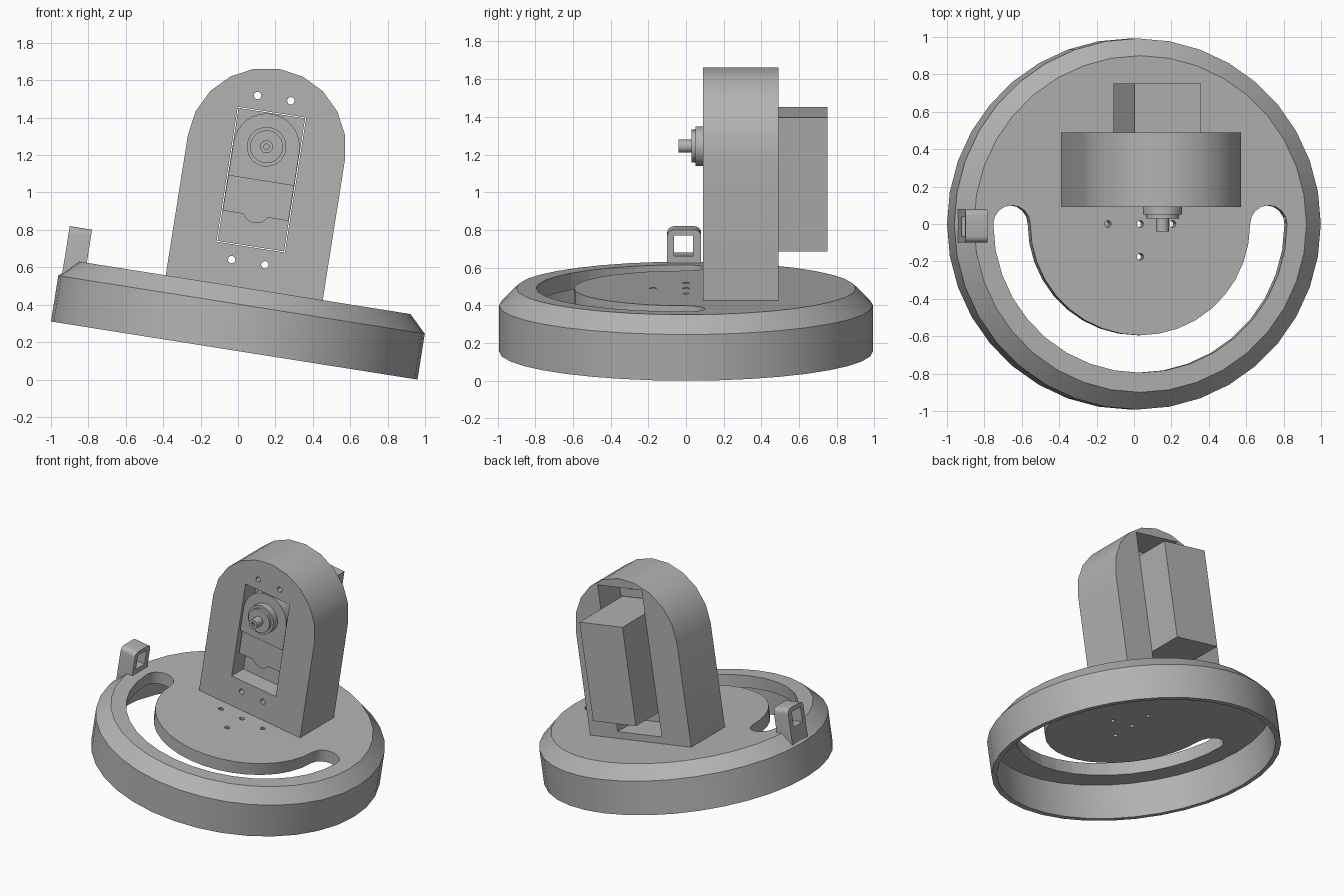
import bpy
import bmesh
from math import pi, cos, sin, radians
from mathutils import Matrix, Vector

old = bpy.data.objects.get("Cube")
if old:
    bpy.data.objects.remove(old, do_unlink=True)

grey = bpy.data.materials.new("plain grey")
grey.use_nodes = True
grey.diffuse_color = (0.45, 0.45, 0.45, 1)
grey.node_tree.nodes["Principled BSDF"].inputs["Base Color"].default_value = (0.45, 0.45, 0.45, 1)

# The whole assembly leans sideways on its round base
LEAN = Matrix.Translation((-0.02, 0, 0.155)) @ Matrix.Rotation(radians(9), 4, 'Y')


def finish(name, bm):
    bmesh.ops.recalc_face_normals(bm, faces=bm.faces)
    me = bpy.data.meshes.new(name)
    bm.to_mesh(me)
    bm.free()
    me.materials.append(grey)
    ob = bpy.data.objects.new(name, me)
    bpy.context.collection.objects.link(ob)
    return ob


def extrude(name, points, vec):
    """Solid made by sweeping a closed outline along vec."""
    bm = bmesh.new()
    face = bm.faces.new([bm.verts.new(p) for p in points])
    res = bmesh.ops.extrude_face_region(bm, geom=[face], use_keep_orig=True)
    verts = [v for v in res["geom"] if isinstance(v, bmesh.types.BMVert)]
    bmesh.ops.translate(bm, vec=vec, verts=verts)
    return finish(name, bm)


def box(name, x0, x1, y0, y1, z0, z1):
    pts = [(x0, y0, z0), (x1, y0, z0), (x1, y1, z0), (x0, y1, z0)]
    return extrude(name, pts, (0, 0, z1 - z0))


def arc(cx, cy, r, a0, a1, n):
    steps = [radians(a0 + (a1 - a0) * i / n) for i in range(n + 1)]
    return [(cx + r * cos(a), cy + r * sin(a)) for a in steps]


def rod(name, x, z, r, y0, y1, n=24):
    pts = [(px, y0, pz) for px, pz in arc(x, z, r, 0, 360, n)[:-1]]
    return extrude(name, pts, (0, y1 - y0, 0))


def lathe(name, profile, n):
    bm = bmesh.new()
    vs = [bm.verts.new((r, 0, z)) for r, z in profile]
    edges = [bm.edges.new(pair) for pair in zip(vs, vs[1:])]
    bmesh.ops.spin(bm, geom=vs + edges, cent=(0, 0, 0), axis=(0, 0, 1),
                   angle=2 * pi, steps=n, use_duplicate=False)
    bmesh.ops.remove_doubles(bm, verts=bm.verts, dist=0.0005)
    return finish(name, bm)


def cut(ob, cutters):
    for c in cutters:
        mod = ob.modifiers.new("cut", 'BOOLEAN')
        mod.operation = 'DIFFERENCE'
        mod.solver = 'EXACT'
        mod.object = c
    dg = bpy.context.evaluated_depsgraph_get()
    dg.update()
    ob_mesh = bpy.data.meshes.new_from_object(ob.evaluated_get(dg))
    ob.modifiers.clear()
    ob.data = ob_mesh
    for c in cutters:
        bpy.data.objects.remove(c, do_unlink=True)


# Hollow round base with a chamfered rim
base = lathe("round_base", [(0, 0.34), (0.9, 0.34), (0.992, 0.248), (0.992, 0),
                            (0.955, 0), (0.955, 0.25), (0, 0.25)], 36)

# Half-ring slot with rounded ends, and a cross of screw holes
outline = (arc(0, 0, 0.795, 180, 360, 18) + arc(0.695, 0, 0.1, 0, 180, 8)[1:]
           + arc(0, 0, 0.595, 360, 180, 18)[1:] + arc(-0.695, 0, 0.1, 0, 180, 8)[1:-1])
cutters = [extrude("slot_cutter", [(x, y, 0.2) for x, y in outline], (0, 0, 0.2))]
for hx, hy in [(0, 0), (0.175, 0), (-0.175, 0), (0, 0.175), (0, -0.175)]:
    ring = arc(hx, hy, 0.018, 0, 360, 12)[:-1]
    cutters.append(extrude("hole_cutter", [(x, y, 0.2) for x, y in ring], (0, 0, 0.2)))
cut(base, cutters)

# Arched upright with a window, a taller rear pocket and four screw holes
arch = [(-0.425, 0.338), (0.425, 0.338)] + arc(0, 1.1, 0.425, 0, 180, 10)
tower = extrude("arched_upright", [(x, 0.09, z) for x, z in arch], (0, 0.4, 0))
cutters = [box("window_cutter", -0.185, 0.185, 0, 0.4, 0.56, 1.29),
           box("pocket_cutter", -0.185, 0.185, 0.25, 0.6, 0.39, 1.46)]
for hx in (-0.09, 0.09):
    for hz in (0.478, 1.366):
        cutters.append(rod("screw_cutter", hx, hz, 0.02, 0, 0.3, 12))
cut(tower, cutters)

# Motor body, gear housing and output shaft
box("motor_body", -0.18, 0.18, 0.22, 0.75, 0.565, 1.285)
housing = [(-0.178, 0.92), (0.178, 0.92)] + arc(0, 1.103, 0.178, 0, 180, 16)
extrude("gear_housing", [(x, 0.1, z) for x, z in housing], (0, 0.125, 0))
box("housing_step", -0.178, 0.178, 0.13, 0.225, 0.73, 0.92)
rod("housing_round_foot", 0, 0.765, 0.075, 0.135, 0.225)
rod("shaft_collar", 0, 1.103, 0.106, 0.05, 0.105)
rod("shaft_collar_step", 0, 1.103, 0.088, 0.03, 0.055)
shaft = rod("output_shaft", 0, 1.103, 0.035, -0.04, 0.035, 16)
cut(shaft, [rod("bore_cutter", 0, 1.103, 0.015, -0.1, 0.01, 10)])

# Square eyelet on the rim
eye = ([(-0.1, 0.26), (0.08, 0.26)] + arc(0.045, 0.484, 0.035, 0, 90, 5)
       + arc(-0.065, 0.484, 0.035, 90, 180, 5))
eyelet = extrude("rim_eyelet", [(-0.973, y, z) for y, z in eye], (0.121, 0, 0))
cut(eyelet, [box("eyelet_cutter", -1.1, -0.7, -0.065, 0.038, 0.377, 0.488)])

# Lean everything and shade the curves smooth
for ob in bpy.context.collection.objects:
    if ob.type == 'MESH' and grey.name in ob.data.materials:
        ob.data.transform(LEAN)
        ob.data.shade_smooth()
        ob.data.set_sharp_from_angle(angle=radians(30))
